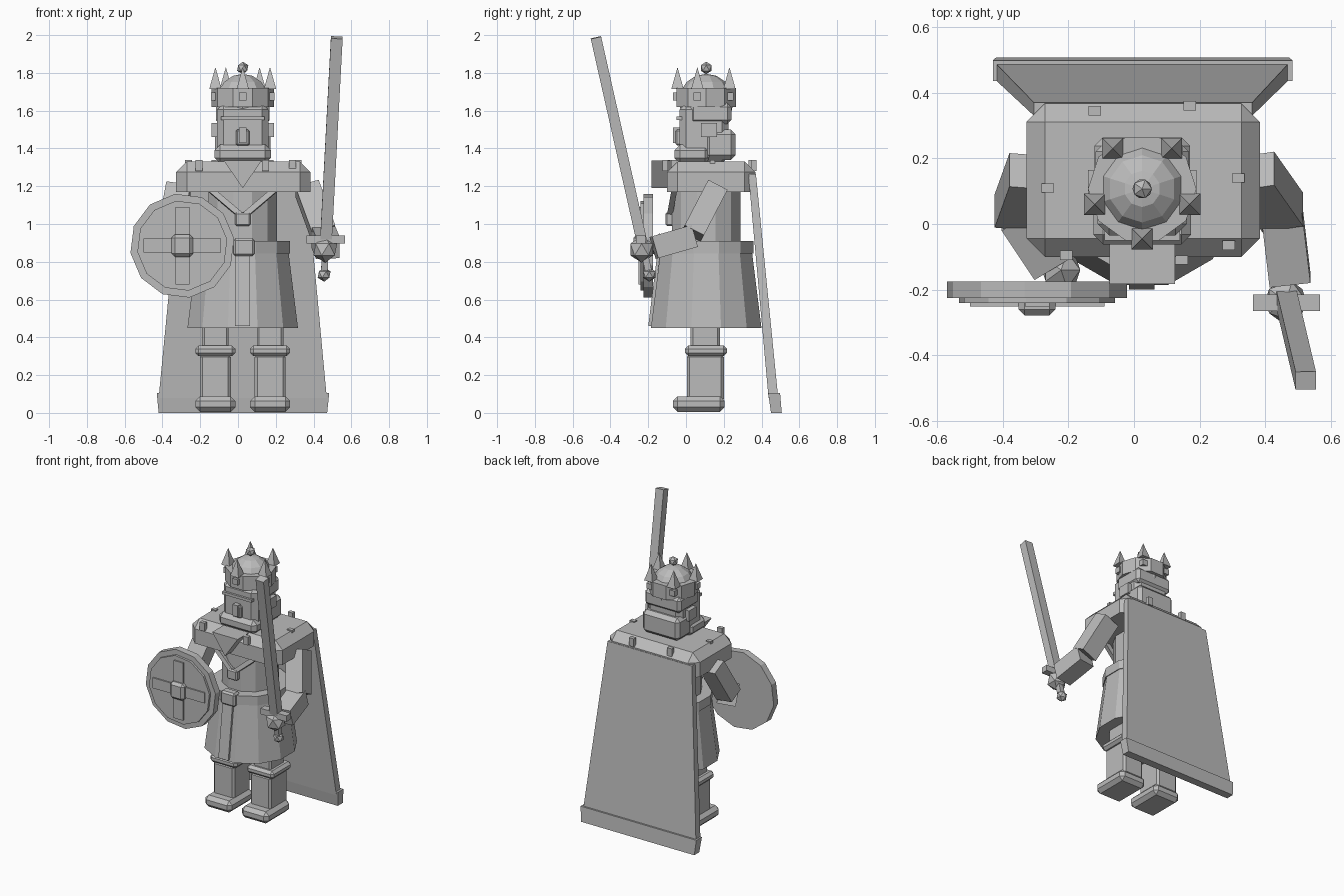
import bpy, bmesh, math
from mathutils import Vector, Matrix

if "Cube" in bpy.data.objects:
    bpy.data.objects.remove(bpy.data.objects["Cube"])

stone = bpy.data.materials.new("stone_grey")
stone.use_nodes = True
GREY = (0.5, 0.5, 0.5, 1)
stone.diffuse_color = GREY
stone.node_tree.nodes["Principled BSDF"].inputs["Base Color"].default_value = GREY

CX, CY = 0.025, 0.107   # body axis


def finish(name, bm, matrix=None):
    if matrix:
        bm.transform(matrix)
    bmesh.ops.recalc_face_normals(bm, faces=bm.faces)
    mesh = bpy.data.meshes.new(name)
    bm.to_mesh(mesh)
    bm.free()
    mesh.materials.append(stone)
    obj = bpy.data.objects.new(name, mesh)
    bpy.context.collection.objects.link(obj)
    return obj


def box(name, x, y, z, bevel=0, keep_bottom=False):
    """Box from (min, max) ranges with optional chamfer."""
    bm = bmesh.new()
    bmesh.ops.create_cube(bm, size=1)
    for v in bm.verts:
        v.co = [r[0] if c < 0 else r[1] for c, r in zip(v.co, (x, y, z))]
    if bevel:
        edges = [e for e in bm.edges
                 if not (keep_bottom and all(v.co.z == z[0] or abs(v.co.z - z[0]) < 1e-5 for v in e.verts))]
        bmesh.ops.bevel(bm, geom=edges, offset=bevel, segments=1, affect='EDGES')
    return finish(name, bm)


def beam(name, a, b, w, d):
    """Square bar from a to b, its width kept along x."""
    a, b = Vector(a), Vector(b)
    zd = (b - a).normalized()
    xd = (Vector((1, 0, 0)) - zd * zd.x).normalized()
    yd = zd.cross(xd)
    rot = Matrix((xd, yd, zd)).transposed().to_4x4()
    bm = bmesh.new()
    bmesh.ops.create_cube(bm, size=1)
    bm.transform(Matrix.Diagonal((w, d, (b - a).length, 1)))
    return finish(name, bm, Matrix.Translation((a + b) / 2) @ rot)


def frustum(name, n, r1, r2, z1, z2, x=CX, y=CY, turn=0.0):
    bm = bmesh.new()
    bmesh.ops.create_cone(bm, cap_ends=True, segments=n, radius1=r1, radius2=r2, depth=z2 - z1)
    return finish(name, bm, Matrix.Translation((x, y, (z1 + z2) / 2)) @ Matrix.Rotation(turn, 4, 'Z'))


def disc(name, r, y1, y2, x, z):
    """Twelve-sided plate facing the front."""
    bm = bmesh.new()
    bmesh.ops.create_cone(bm, cap_ends=True, segments=12, radius1=r, radius2=r, depth=y2 - y1)
    m = Matrix.Translation((x, (y1 + y2) / 2, z)) @ Matrix.Rotation(math.pi / 2, 4, 'X')
    return finish(name, bm, m @ Matrix.Rotation(math.radians(8), 4, 'Z'))


def ball(name, r, loc):
    bm = bmesh.new()
    bmesh.ops.create_icosphere(bm, subdivisions=1, radius=r)
    return finish(name, bm, Matrix.Translation(loc))


def slab(name, sections):
    """Loft of rectangles given as (x0, x1, y0, y1, z)."""
    bm = bmesh.new()
    rings = [[bm.verts.new(p) for p in ((a, c, z), (b, c, z), (b, d, z), (a, d, z))]
             for a, b, c, d, z in sections]
    bm.faces.new(rings[0])
    bm.faces.new(rings[-1])
    for lo, hi in zip(rings, rings[1:]):
        for i in range(4):
            j = (i + 1) % 4
            bm.faces.new((lo[i], lo[j], hi[j], hi[i]))
    return finish(name, bm)


def span(c, h):
    return (c - h, c + h)


# Legs and boots
for side, s in (("right", -1), ("left", 1)):
    x = CX + s * 0.145
    box(side + "_boot", span(x, 0.106), (-0.07, 0.205), (0.005, 0.088), 0.025)
    box(side + "_shin", span(x, 0.082), (0.005, 0.2), (0.06, 0.31), 0.014)
    box(side + "_knee_band", span(x, 0.106), (-0.005, 0.217), (0.3, 0.357), 0.018)
    box(side + "_thigh", span(x, 0.07), (0.025, 0.18), (0.34, 0.5), 0.012)

# Skirt, belt and torso
T = math.radians(15)
frustum("skirt", 12, 0.303, 0.25, 0.45, 0.86, turn=T)
frustum("belt", 12, 0.258, 0.258, 0.845, 0.91, turn=T)
frustum("torso", 12, 0.187, 0.187, 0.88, 1.25, turn=T)
slab("tabard", [(-0.015, 0.063, -0.2, -0.13, 0.46), (-0.015, 0.063, -0.15, -0.08, 0.86)])
box("belt_buckle", (-0.025, 0.088), (-0.165, -0.1), (0.83, 0.925), 0.012)

# Mantle with studs and pointed collar
box("mantle", (-0.327, 0.383), (-0.1, 0.367), (1.17, 1.33), 0.056, True)
studs = [(-0.12, 0.345), (0.17, 0.36), (-0.262, 0.11), (0.318, 0.14),
         (-0.207, -0.095), (0.288, -0.065), (0.145, -0.11)]
for i, (x, y) in enumerate(studs):
    box("mantle_stud_%d" % (i + 1), span(x, 0.019), span(y, 0.014), (1.28, 1.338))
bm = bmesh.new()
tri = [bm.verts.new((CX + x, -0.183, z)) for x, z in ((-0.1, 1.335), (0.1, 1.335), (0, 1.19))]
ext = bmesh.ops.extrude_face_region(bm, geom=[bm.faces.new(tri)])
bmesh.ops.translate(bm, verts=[v for v in ext["geom"] if isinstance(v, bmesh.types.BMVert)], vec=(0, 0.13, 0))
finish("pointed_collar", bm)

# Chain and pendant
for side, s in (("right", -1), ("left", 1)):
    beam(side + "_chain", (CX + s * 0.18, -0.06, 1.19), (CX + s * 0.015, -0.085, 1.05), 0.03, 0.03)
box("pendant", (-0.015, 0.065), (-0.108, -0.06), (0.99, 1.062), 0.008)

# Head
box("head", span(CX, 0.136), (-0.035, 0.225), (1.32, 1.64), 0.035)
box("beard", span(CX, 0.149), (-0.062, 0.13), (1.32, 1.42), 0.03)
box("back_hair", span(CX, 0.146), (0.1, 0.263), (1.34, 1.5), 0.025)
box("upper_hair", span(CX, 0.142), (0.02, 0.24), (1.53, 1.64), 0.02)
box("brow", span(CX, 0.115), (-0.05, 0), (1.55, 1.57))
box("nose", span(CX, 0.02), (-0.07, 0), (1.43, 1.51))
box("moustache", span(CX, 0.036), (-0.055, 0), (1.415, 1.5), 0.008)
for side, s in (("right", -1), ("left", 1)):
    box(side + "_ear", span(CX + s * 0.14, 0.025), (0.08, 0.165), (1.46, 1.535))

# Crown
frustum("crown_band", 10, 0.165, 0.165, 1.62, 1.72, turn=math.radians(18))
bm = bmesh.new()
bmesh.ops.create_uvsphere(bm, u_segments=10, v_segments=8, radius=0.145)
finish("crown_dome", bm, Matrix.Translation((CX, CY, 1.65)))
ball("crown_finial", 0.033, (CX, CY, 1.826))
for i in range(5):
    a = math.radians(-90 + 72 * i)
    px, py = math.cos(a), math.sin(a)
    frustum("crown_spike_%d" % (i + 1), 4, 0.046, 0, 1.715, 1.83,
            CX + 0.152 * px, CY + 0.152 * py, math.pi / 4)
    box("crown_gem_%d" % (i + 1), span(CX + 0.155 * px, 0.02), span(CY + 0.155 * py, 0.02), (1.655, 1.695))

# Cape with hem
slab("cape", [(-0.42, 0.47, 0.437, 0.488, 0.08), (-0.305, 0.36, 0.33, 0.37, 1.265)])
slab("cape_hem", [(-0.42, 0.472, 0.45, 0.507, 0), (-0.43, 0.483, 0.435, 0.498, 0.105)])

# Arms
beam("left_upper_arm", (0.365, 0.16, 1.19), (0.453, 0.035, 0.95), 0.13, 0.115)
beam("left_forearm", (0.45, 0.04, 0.935), (0.475, -0.17, 0.875), 0.125, 0.12)
ball("left_hand", 0.07, (0.462, -0.235, 0.865))
beam("right_upper_arm", (-0.315, 0.16, 1.19), (-0.36, 0.035, 0.95), 0.13, 0.115)
beam("right_forearm", (-0.35, 0.03, 0.935), (-0.25, -0.12, 0.885), 0.125, 0.12)
ball("right_hand", 0.065, (-0.222, -0.14, 0.885))

# Sword
hilt, tip = Vector((0.465, -0.232, 0.9)), Vector((0.523, -0.477, 1.987))
axis = (tip - hilt).normalized()
beam("sword_blade", hilt, tip, 0.062, 0.056)
box("sword_guard", (0.362, 0.567), (-0.265, -0.215), (0.898, 0.94))
beam("sword_grip", hilt - axis * 0.17, hilt, 0.035, 0.035)
ball("sword_pommel", 0.038, hilt - axis * 0.172)

# Shield
SX, SZ = -0.295, 0.885
disc("shield_rim", 0.277, -0.225, -0.175, SX, SZ)
disc("shield_face", 0.24, -0.241, -0.2, SX, SZ)
box("shield_cross_upright", span(SX, 0.037), (-0.251, -0.22), span(SZ, 0.205))
box("shield_cross_bar", span(SX, 0.205), (-0.2505, -0.22), span(SZ, 0.037))
box("shield_boss", span(SX, 0.056), (-0.278, -0.22), span(SZ, 0.06), 0.018)
